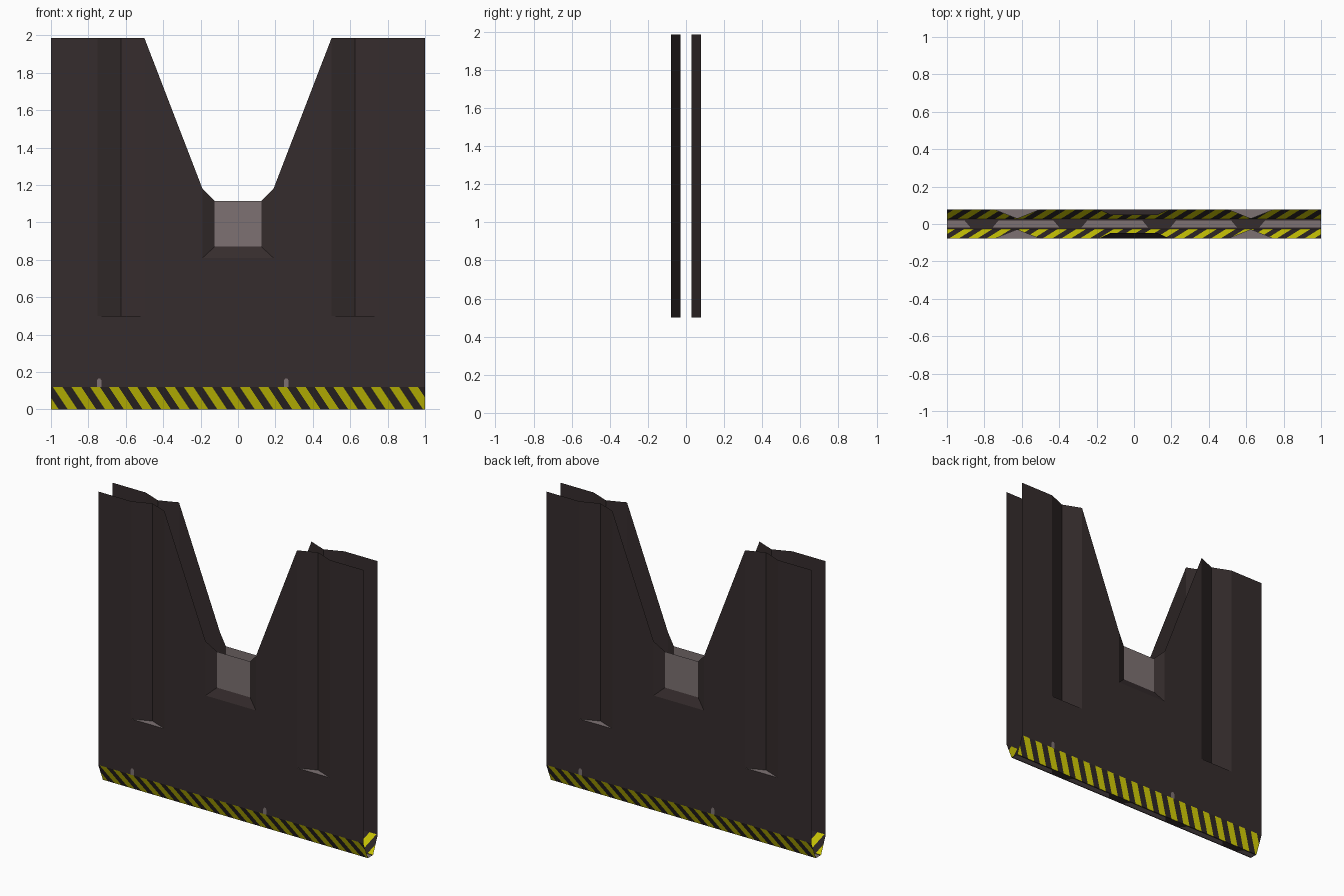
import bpy, bmesh

if "Cube" in bpy.data.objects:
    bpy.data.objects.remove(bpy.data.objects["Cube"])

TOP, EDGE = 1.985, 0.12          # panel top, top of the hazard edge
D, G, I = 0.078, 0.028, 0.048    # half depths: face, groove apex / bottom, recess


def material(name, rgb):
    m = bpy.data.materials.new(name)
    m.diffuse_color = (*rgb, 1)
    m.use_nodes = True
    m.node_tree.nodes["Principled BSDF"].inputs["Base Color"].default_value = m.diffuse_color
    return m


DARK = material("dark brown metal", (0.036, 0.0255, 0.026))
GREY = material("worn grey metal", (0.205, 0.165, 0.168))
YELLOW = material("hazard yellow", (0.70, 0.66, 0.002))
BLACK = material("stripe black", (0.03, 0.022, 0.022))


def make(name, polys, mats, clip=False):
    """polys: list of (points, material index)"""
    bm = bmesh.new()
    for pts, mi in polys:
        f = bm.faces.new([bm.verts.new(p) for p in pts])
        f.material_index = mi
    bmesh.ops.remove_doubles(bm, verts=bm.verts[:], dist=1e-5)
    if clip:  # trim the ends to the door width
        for s in (-1, 1):
            bmesh.ops.bisect_plane(bm, geom=bm.verts[:] + bm.edges[:] + bm.faces[:],
                                   plane_co=(s, 0, 0), plane_no=(s, 0, 0), clear_outer=True)
    me = bpy.data.meshes.new(name)
    bm.to_mesh(me)
    bm.free()
    for m in mats:
        me.materials.append(m)
    ob = bpy.data.objects.new(name, me)
    bpy.context.collection.objects.link(ob)
    return ob


def mirror(polys):
    return polys + [([(-x, y, z) for x, y, z in reversed(p)], m) for p, m in polys]


def turn(polys):
    return [([(-x, -y, z) for x, y, z in p], m) for p, m in polys]


def flat(pts, y=-D):
    return [(x, y, z) for x, z in pts]


# Right half of the front panel: flat areas, groove, recess (0 dark, 1 grey)
half = [
    (flat([(0.75, EDGE), (1, EDGE), (1, TOP), (0.75, TOP), (0.75, 0.5)]), 0),
    (flat([(0.5, EDGE), (0.75, EDGE), (0.75, 0.5), (0.5, 0.5)]), 0),
    (flat([(0.19, EDGE), (0.5, EDGE), (0.5, 0.5), (0.5, TOP), (0.19, 1.18), (0.19, 0.81)]), 0),
    (flat([(0, EDGE), (0.19, EDGE), (0.19, 0.81), (0, 0.81)]), 0),
    # V groove walls and floor
    ([(0.5, -D, 0.5), (0.625, -G, 0.5), (0.625, -G, TOP), (0.5, -D, TOP)], 0),
    ([(0.625, -G, 0.5), (0.75, -D, 0.5), (0.75, -D, TOP), (0.625, -G, TOP)], 0),
    ([(0.5, -D, 0.5), (0.75, -D, 0.5), (0.625, -G, 0.5)], 1),
    # recess side wall, lower wall and grey back
    ([(0.125, -I, 0.87), (0.19, -D, 0.81), (0.19, -D, 1.18), (0.125, -I, 1.115)], 0),
    ([(0, -D, 0.81), (0.19, -D, 0.81), (0.125, -I, 0.87), (0, -I, 0.87)], 0),
    (flat([(0, 0.87), (0.125, 0.87), (0.125, 1.115), (0, 1.115)], -I), 1),
]
front = mirror(half)
make("front_panel", front, [DARK, GREY])
make("back_panel", turn(front), [DARK, GREY])

# Tapered lower edge cut into slanted hazard stripes
SLANT, WIDTH, PERIOD = 0.08, 0.052, 0.1
stripes = []
for k in range(-2, 21):
    x = -0.99 + PERIOD * k
    for a, b, mi in ((x, x + WIDTH, 0), (x + WIDTH, x + PERIOD, 1)):
        stripes.append(([(a + SLANT, -G, 0), (b + SLANT, -G, 0), (b, -D, EDGE), (a, -D, EDGE)], mi))
make("front_hazard_edge", stripes, [YELLOW, BLACK], clip=True)
make("back_hazard_edge", turn(stripes), [YELLOW, BLACK], clip=True)

# Underside: dark borders with grey and dark trapezoids between
W = 0.018
under = [([(-1, y1, 0), (1, y1, 0), (1, y0, 0), (-1, y0, 0)], 0)
         for y0, y1 in ((-G, -W), (W, G))]
for k in range(-1, 5):
    c = -0.815 + 0.475 * k
    n = c + 0.475
    for a0, b0, a1, b1, mi in ((c - 0.06, c + 0.06, c - 0.09, c + 0.09, 0),
                               (c + 0.06, n - 0.06, c + 0.09, n - 0.09, 1)):
        under.append(([(a1, W, 0), (b1, W, 0), (b0, -W, 0), (a0, -W, 0)], mi))
make("underside", under, [DARK, GREY], clip=True)

# Small grey wear marks above the hazard edge
marks = []
for x in (-0.742, 0.258):
    marks.append((flat([(x - 0.013, EDGE), (x + 0.013, EDGE), (x + 0.013, 0.153),
                        (x + 0.006, 0.165), (x - 0.006, 0.165), (x - 0.013, 0.153)], -D - 0.001), 0))
make("front_wear_marks", marks, [GREY])
make("back_wear_marks", turn(marks), [GREY])
